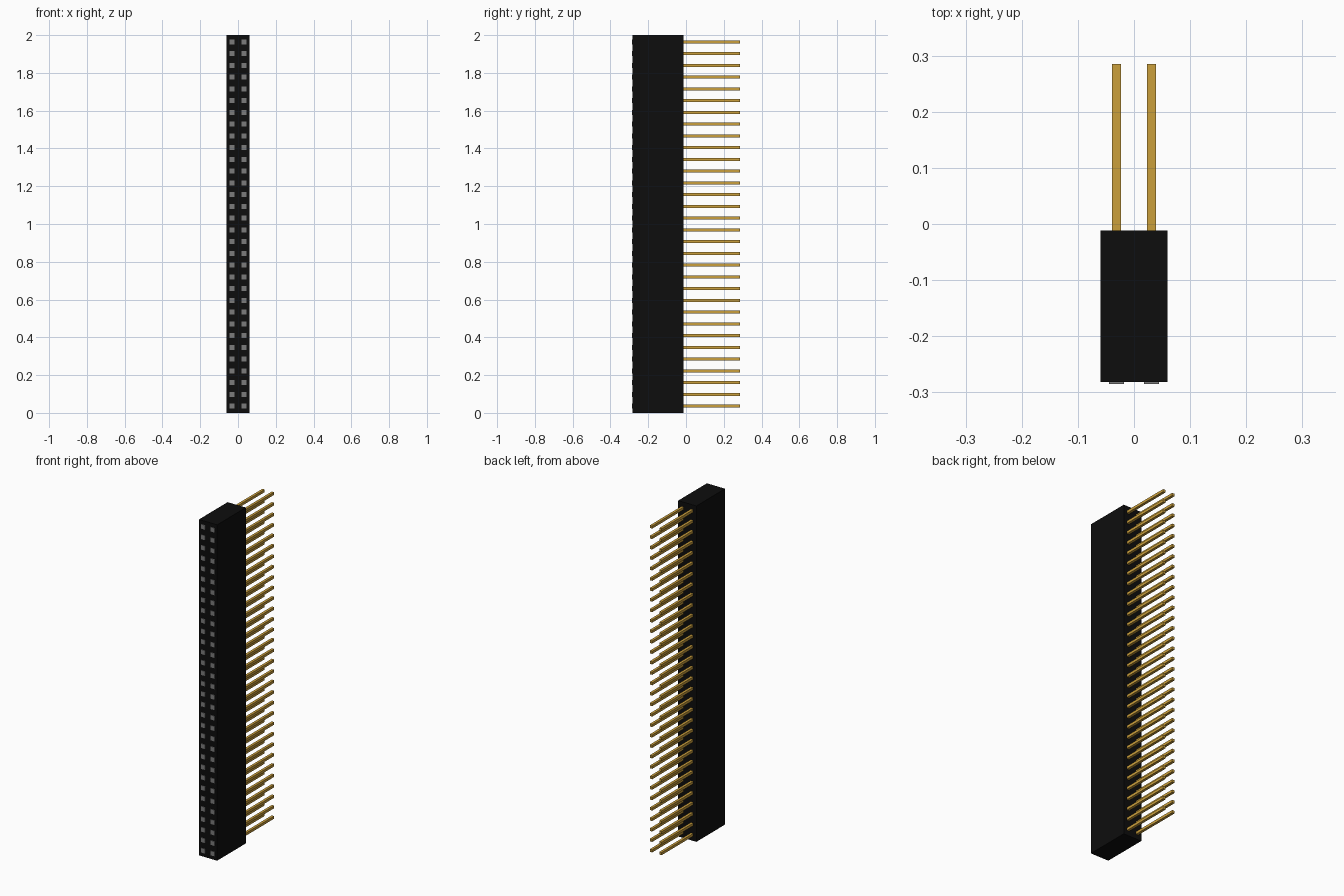
import bpy
import bmesh
from mathutils import Matrix

cube = bpy.data.objects.get("Cube")
if cube:
    bpy.data.objects.remove(cube, do_unlink=True)

ROWS = 32
PITCH = 0.0622
COLUMNS = (-PITCH / 2, PITCH / 2)


def material(name, color):
    mat = bpy.data.materials.new(name)
    mat.use_nodes = True
    mat.diffuse_color = (*color, 1)
    shader = mat.node_tree.nodes["Principled BSDF"]
    shader.inputs["Base Color"].default_value = (*color, 1)
    return mat


def boxes(name, size, centers, mat):
    """One mesh object holding a box of the given size at every centre."""
    bm = bmesh.new()
    for center in centers:
        bmesh.ops.create_cube(bm, size=1, matrix=Matrix.LocRotScale(center, None, size))
    mesh = bpy.data.meshes.new(name)
    bm.to_mesh(mesh)
    bm.free()
    mesh.materials.append(mat)
    obj = bpy.data.objects.new(name, mesh)
    bpy.context.collection.objects.link(obj)
    return obj


def grid(y):
    """Contact positions: two columns of evenly spaced rows."""
    return [(x, y, 1 + (row - (ROWS - 1) / 2) * PITCH)
            for x in COLUMNS for row in range(ROWS)]


black = material("black plastic", (0.004, 0.004, 0.004))
gold = material("gold", (0.6, 0.35, 0.045))
grey = material("grey socket", (0.2, 0.2, 0.2))

# Housing
boxes("housing", (0.12, 0.27, 2), [(0, -0.147, 1)], black)

# Square contact pins, rooted a little inside the back of the housing
boxes("contact_pins", (0.0155, 0.318, 0.0155), grid(0.126), gold)

# Thin socket plates on the front face
boxes("socket_openings", (0.027, 0.006, 0.027), grid(-0.282), grey)
